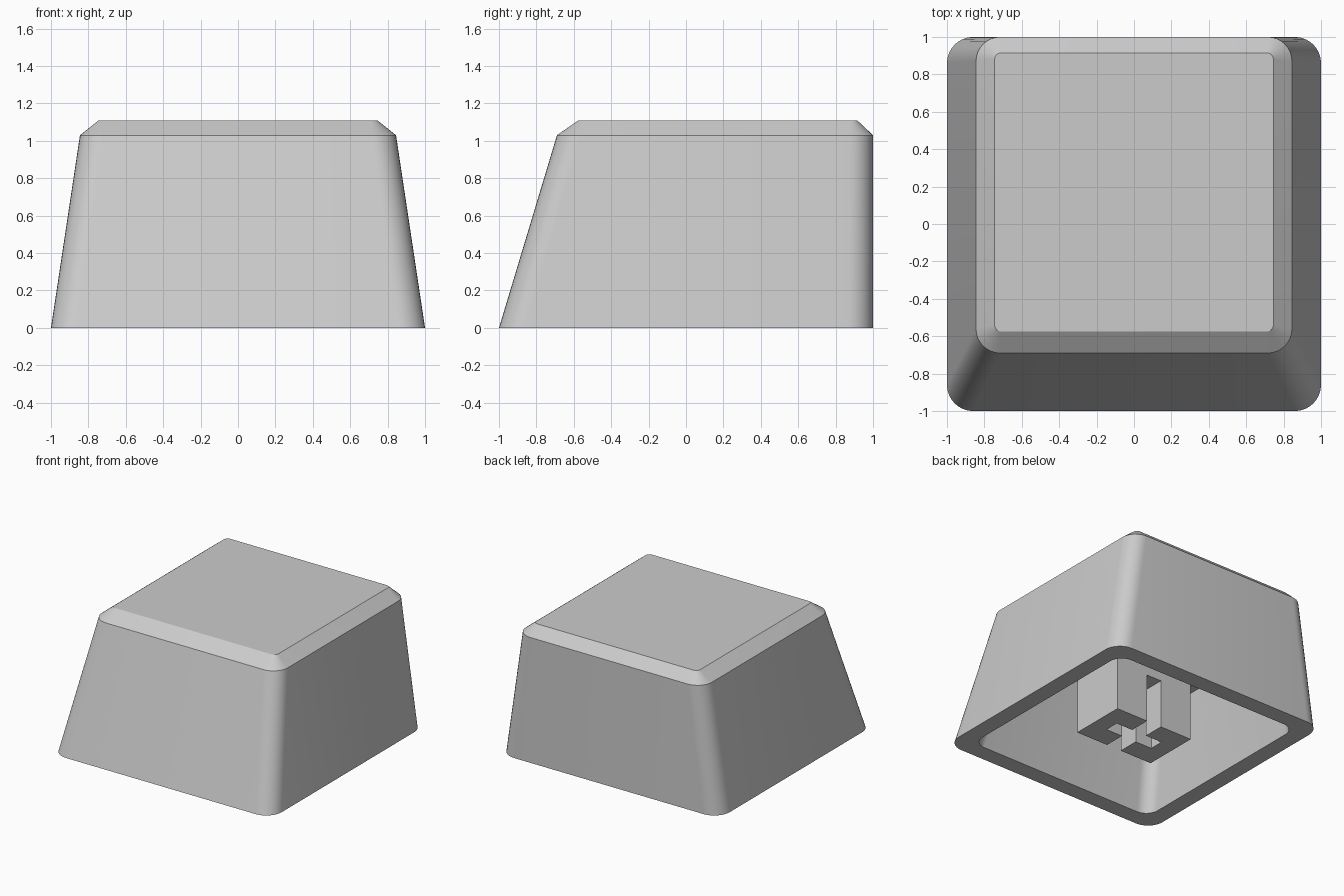
import bpy
import bmesh
from math import cos, sin, pi, radians

cube = bpy.data.objects.get("Cube")
if cube:
    bpy.data.objects.remove(cube, do_unlink=True)

# Single plastic colour
GREY = (0.6, 0.6, 0.6, 1.0)
plastic = bpy.data.materials.new("grey_plastic")
plastic.use_nodes = True
plastic.diffuse_color = GREY
plastic.node_tree.nodes["Principled BSDF"].inputs["Base Color"].default_value = GREY

SEGMENTS = 8
CEILING = 0.75


def finish(bm, name):
    bmesh.ops.recalc_face_normals(bm, faces=bm.faces)
    mesh = bpy.data.meshes.new(name)
    bm.to_mesh(mesh)
    bm.free()
    mesh.materials.append(plastic)
    obj = bpy.data.objects.new(name, mesh)
    bpy.context.collection.objects.link(obj)
    return obj


def ring(bm, half_x, front, back, z, radius):
    """Rounded rectangle of vertices at height z."""
    corners = [(half_x, back), (-half_x, back), (-half_x, front), (half_x, front)]
    verts = []
    for i, (x, y) in enumerate(corners):
        cx = x - radius if x > 0 else x + radius
        cy = y - radius if y == back else y + radius
        for s in range(SEGMENTS + 1):
            a = (i + s / SEGMENTS) * pi / 2
            verts.append(bm.verts.new((cx + radius * cos(a), cy + radius * sin(a), z)))
    return verts


def box(name, half_x, half_y, bottom, top):
    bm = bmesh.new()
    bmesh.ops.create_cube(bm, size=1)
    for v in bm.verts:
        v.co.x *= 2 * half_x
        v.co.y *= 2 * half_y
        v.co.z = top if v.co.z > 0 else bottom
    return finish(bm, name)


# Hollow cap: loft from the inner ceiling down, round the rim and up to the top
bm = bmesh.new()
sections = [
    (0.75, -0.64, 0.86, CEILING, 0.11),
    (0.86, -0.86, 0.86, 0.0, 0.11),
    (1.0, -1.0, 1.0, 0.0, 0.14),
    (0.845, -0.69, 1.0, 1.03, 0.13),
    (0.745, -0.575, 0.915, 1.11, 0.035),
]
rings = [ring(bm, *s) for s in sections]
for lower, upper in zip(rings, rings[1:]):
    count = len(lower)
    for i in range(count):
        j = (i + 1) % count
        bm.faces.new((lower[i], lower[j], upper[j], upper[i]))
bm.faces.new(rings[0])
bm.faces.new(rings[-1])
cap = finish(bm, "cap_shell")

# Mounting stem with a cross-shaped socket cut from below
stem = box("mounting_stem", 0.36, 0.235, 0.0, CEILING + 0.02)
slots = [box("slot_cutter", 0.068, 0.4, -0.1, 0.4),
         box("cross_slot_cutter", 0.22, 0.06, -0.1, 0.4)]
bpy.context.view_layer.objects.active = stem
for cutter in slots:
    cutter.hide_render = True
    mod = stem.modifiers.new("socket", 'BOOLEAN')
    mod.operation = 'DIFFERENCE'
    mod.solver = 'EXACT'
    mod.object = cutter
    bpy.ops.object.modifier_apply(modifier=mod.name)
for cutter in slots:
    bpy.data.objects.remove(cutter, do_unlink=True)

# Smooth the rounded corners, keep the chamfer edges crisp
bpy.ops.object.select_all(action='DESELECT')
cap.select_set(True)
bpy.context.view_layer.objects.active = cap
bpy.ops.object.shade_smooth_by_angle(angle=radians(25))
